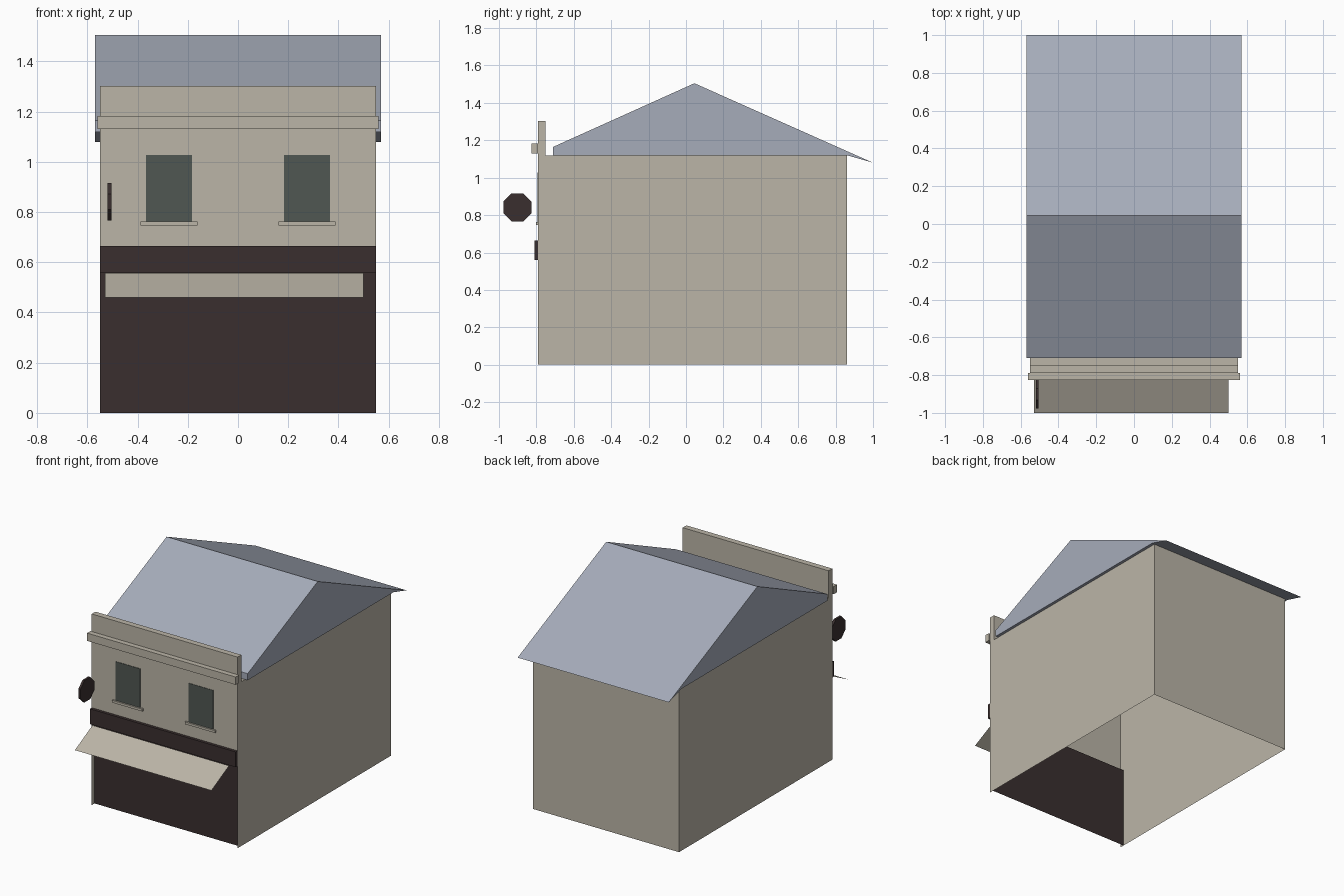
import bpy, bmesh, math
from mathutils import Matrix, Vector

if "Cube" in bpy.data.objects:
    bpy.data.objects.remove(bpy.data.objects["Cube"])


def material(name, rgb):
    lin = [((c / 255 + 0.055) / 1.055) ** 2.4 for c in rgb]
    m = bpy.data.materials.new(name)
    m.diffuse_color = (*lin, 1)
    m.use_nodes = True
    m.node_tree.nodes["Principled BSDF"].inputs["Base Color"].default_value = m.diffuse_color
    return m


PLASTER = material("plaster", (187, 181, 167))
SLATE = material("slate", (166, 172, 186))
DARK = material("dark_wood", (58, 47, 47))
GLASS = material("window_glass", (80, 87, 82))


def finish(name, bm, mat):
    me = bpy.data.meshes.new(name)
    bm.to_mesh(me)
    bm.free()
    me.materials.append(mat)
    ob = bpy.data.objects.new(name, me)
    bpy.context.collection.objects.link(ob)
    return ob


def box_mesh(x, y, z):
    bm = bmesh.new()
    bmesh.ops.create_cube(bm, size=1)
    for v in bm.verts:
        for i, (a, b) in enumerate((x, y, z)):
            v.co[i] = a if v.co[i] < 0 else b
    return bm


def box(name, x, y, z, mat):
    return finish(name, box_mesh(x, y, z), mat)


def sheet(name, pts, mat):
    bm = bmesh.new()
    bm.faces.new([bm.verts.new(p) for p in pts])
    return finish(name, bm, mat)


W = 0.55                      # half width of the building
FRONT, BACK = -0.79, 0.86
EAVE, SHOP = 1.12, 0.56       # wall height, shopfront height
RECESS = -0.76

# Walls: open-bottomed shell with the shopfront opening removed
bm = box_mesh((-W, W), (FRONT, BACK), (0, EAVE))
bmesh.ops.bisect_plane(bm, geom=bm.verts[:] + bm.edges[:] + bm.faces[:],
                       plane_co=(0, 0, SHOP), plane_no=(0, 0, 1))
gone = []
for f in bm.faces:
    c = f.calc_center_median()
    if c.z < 0.001 or (c.y < FRONT + 0.01 and c.z < SHOP):
        gone.append(f)
bmesh.ops.delete(bm, geom=gone, context='FACES')
finish("walls", bm, PLASTER)

# Recessed shopfront and the soffit above it
sheet("shopfront", [(-W, RECESS, 0), (W, RECESS, 0), (W, RECESS, SHOP), (-W, RECESS, SHOP)], DARK)
sheet("shopfront_soffit", [(-W, FRONT, SHOP), (-W, RECESS, SHOP), (W, RECESS, SHOP), (W, FRONT, SHOP)], PLASTER)

# Roof: side profile extruded across the width
profile = [(-0.71, EAVE), (0.86, EAVE), (1.0, 1.08), (0.045, 1.505), (-0.71, 1.165)]
bm = bmesh.new()
cap = bm.faces.new([bm.verts.new((-0.57, y, z)) for y, z in profile])
ext = bmesh.ops.extrude_face_region(bm, geom=[cap], use_keep_orig=True)
bmesh.ops.translate(bm, vec=(1.14, 0, 0),
                    verts=[g for g in ext["geom"] if isinstance(g, bmesh.types.BMVert)])
bmesh.ops.recalc_face_normals(bm, faces=bm.faces[:])
finish("roof", bm, SLATE)

# Facade trim
box("parapet", (-W, W), (FRONT, -0.75), (EAVE, 1.303), PLASTER)
box("cornice", (-0.56, 0.56), (-0.825, FRONT), (1.13, 1.183), PLASTER)
box("fascia_board", (-W, W), (-0.81, FRONT), (SHOP, 0.664), DARK)

# Windows and sills
for side, s in (("left", -1), ("right", 1)):
    cx = s * 0.275
    box(f"window_{side}", (cx - 0.092, cx + 0.092), (FRONT - 0.003, FRONT), (0.762, 1.028), GLASS)
    box(f"sill_{side}", (cx - 0.114, cx + 0.114), (-0.803, FRONT), (0.747, 0.763), PLASTER)

# Thin sloping awning
sheet("awning", [(-0.53, -1.0, 0.46), (0.5, -1.0, 0.46), (0.5, -0.81, 0.557), (-0.53, -0.81, 0.557)], PLASTER)

# Octagonal hanging sign, facing sideways
bm = bmesh.new()
r = 0.075 / math.cos(math.pi / 8)
bmesh.ops.create_cone(bm, cap_ends=True, segments=8, radius1=r, radius2=r, depth=0.015)
# turn so that flats, not corners, point up and forward
bm.verts.ensure_lookup_table()
ang = math.atan2(bm.verts[0].co.y, bm.verts[0].co.x)
spin = Matrix.Rotation(math.pi / 8 - ang, 4, 'Z')
tip = Matrix.Rotation(math.pi / 2, 4, 'Y')
bm.transform(Matrix.Translation(Vector((-0.512, -0.902, 0.841))) @ tip @ spin)
finish("hanging_sign", bm, DARK)
